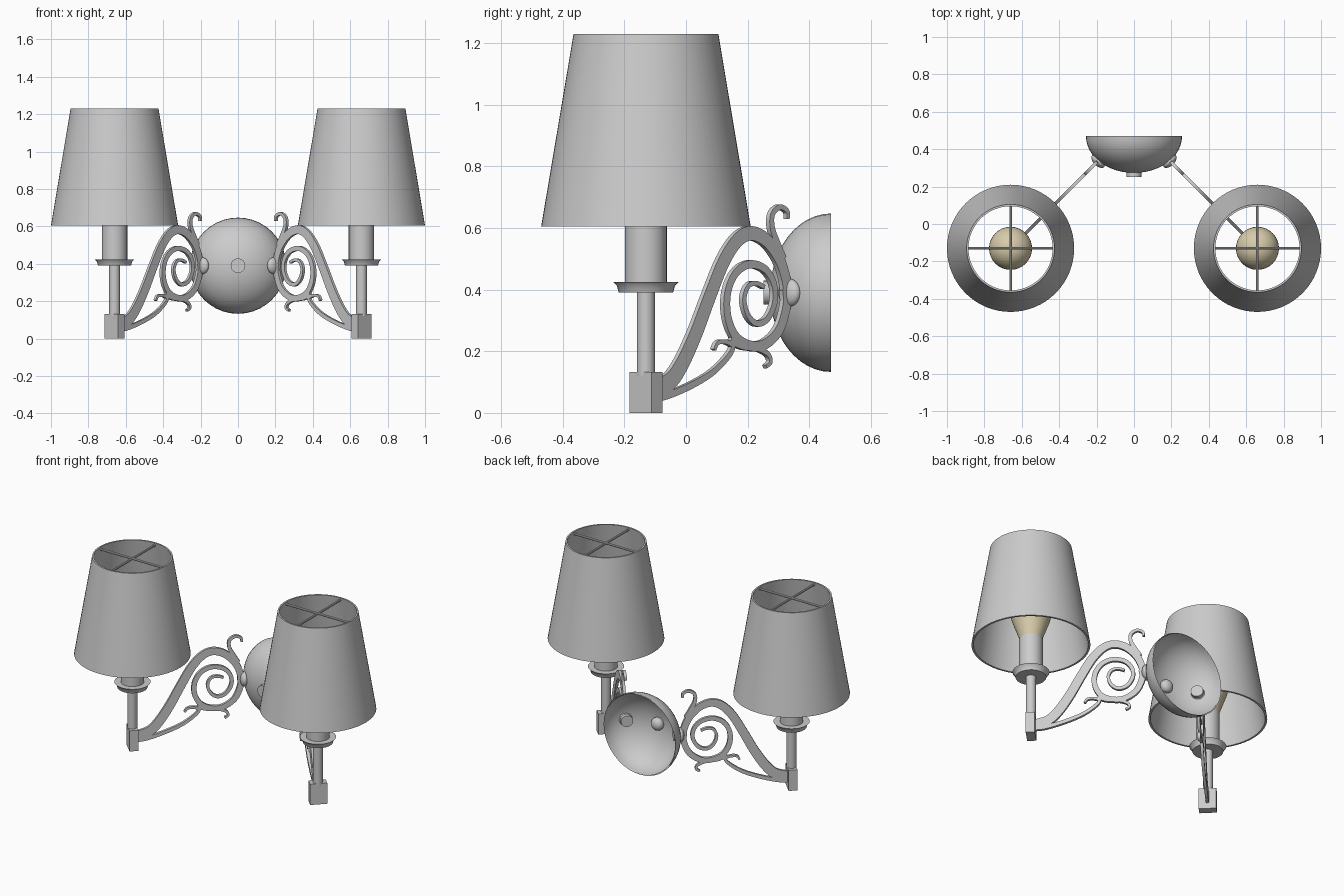
import bpy, bmesh, math
from mathutils import Vector, Matrix

if "Cube" in bpy.data.objects:
    bpy.data.objects.remove(bpy.data.objects["Cube"])

LX, LY = 0.66, -0.13          # lamp axis of the right-hand side
R2 = math.sqrt(2)


def material(name, rgb):
    m = bpy.data.materials.new(name)
    m.diffuse_color = (*rgb, 1)
    m.use_nodes = True
    m.node_tree.nodes["Principled BSDF"].inputs["Base Color"].default_value = m.diffuse_color
    return m


grey = material("grey metal and fabric", (0.6, 0.6, 0.6))
cream = material("cream bulb", (0.68, 0.6, 0.4))


def finish(bm, name, mat=grey, mirror=True, smooth=35):
    bmesh.ops.remove_doubles(bm, verts=bm.verts, dist=1e-5)
    bmesh.ops.recalc_face_normals(bm, faces=bm.faces)
    me = bpy.data.meshes.new(name)
    bm.to_mesh(me)
    bm.free()
    me.materials.append(mat)
    ob = bpy.data.objects.new(name, me)
    bpy.context.collection.objects.link(ob)
    bpy.context.view_layer.objects.active = ob
    for o in bpy.context.selected_objects:
        o.select_set(False)
    ob.select_set(True)
    if smooth:
        bpy.ops.object.shade_smooth_by_angle(angle=math.radians(smooth))
    if mirror:
        ob.modifiers.new("other_side", 'MIRROR')
    return ob


def lathe(name, profile, seg=48, matrix=None, closed=False, **kw):
    """Revolve (radius, height) points about z, then place with matrix."""
    bm = bmesh.new()
    vs = [bm.verts.new((r, 0, z)) for r, z in profile]
    es = [bm.edges.new(p) for p in zip(vs, vs[1:])]
    if closed:
        es.append(bm.edges.new((vs[-1], vs[0])))
    bmesh.ops.spin(bm, geom=vs + es, cent=(0, 0, 0), axis=(0, 0, 1),
                   angle=2 * math.pi, steps=seg, use_duplicate=False)
    bm.transform(matrix or Matrix.Translation((LX, LY, 0)))
    return finish(bm, name, **kw)


def catmull(pts, n=6):
    out = []
    p = [pts[0]] + pts + [pts[-1]]
    for a, b, c, d in zip(p, p[1:], p[2:], p[3:]):
        for i in range(n):
            t = i / n
            out.append(0.5 * (2 * b + (c - a) * t + (2 * a - 5 * b + 4 * c - d) * t * t
                              + (3 * b - a - 3 * c + d) * t ** 3))
    return out + [pts[-1]]


def scroll(name, pts, w0, w1, thick=0.017):
    """Flat tapered ribbon in the diagonal arm plane; pts are (y, z)."""
    c = catmull([Vector((y * R2, z)) for y, z in pts])
    bm = bmesh.new()
    nrm = Vector((1, 1, 0)) / R2 * thick / 2
    rings = []
    for i, p in enumerate(c):
        d = (c[min(i + 1, len(c) - 1)] - c[max(i - 1, 0)]).normalized()
        off = Vector((-d.y, d.x)) * (w0 + (w1 - w0) * i / (len(c) - 1)) / 2
        ring = []
        for side, s in ((1, 1), (1, -1), (-1, -1), (-1, 1)):
            q = p + off * side
            y = q.x / R2
            ring.append(bm.verts.new(Vector((LX + LY - y, y, q.y)) + nrm * s))
        rings.append(ring)
    for a, b in zip(rings, rings[1:]):
        for k in range(4):
            bm.faces.new((a[k], a[k - 1], b[k - 1], b[k]))
    bm.faces.new(rings[0])
    bm.faces.new(rings[-1])
    return finish(bm, name)


# Shades: thin tapered shells, open at both ends
lathe("lamp_shade", [(0.34, 0.605), (0.235, 1.23), (0.225, 1.23), (0.328, 0.605)],
      seg=64, closed=True)

# Wire cross inside the top of each shade
for name, axis in (("shade_bar_x", 'Y'), ("shade_bar_y", 'X')):
    bm = bmesh.new()
    bmesh.ops.create_cone(bm, cap_ends=True, segments=10, radius1=0.007, radius2=0.007, depth=0.458,
                          matrix=Matrix.Translation((LX, LY, 1.215)) @ Matrix.Rotation(math.pi / 2, 4, axis))
    finish(bm, name)

# Bulbs: flared neck under a round top
dome = [(0.115 * math.cos(a), 0.80 + 0.115 * math.sin(a))
        for a in [math.radians(-20 + 10 * i) for i in range(12)]]
lathe("bulb", [(0, 0.63), (0.064, 0.63), (0.068, 0.65)] + dome[:-1] + [(0, 0.915)], seg=32, mat=cream)

# Socket, drip dish and stem
lathe("socket", [(0, 0.41), (0.068, 0.41), (0.068, 0.64), (0, 0.64)], seg=32)
lathe("drip_dish", [(0, 0.39), (0.088, 0.39), (0.094, 0.412), (0.106, 0.424), (0, 0.424)], seg=32)
lathe("stem", [(0, 0.12), (0.029, 0.12), (0.029, 0.4), (0, 0.4)], seg=24)

# Foot block, turned to face along the arm
bm = bmesh.new()
bmesh.ops.create_cube(bm, size=1, matrix=Matrix.Translation((LX, LY, 0.0665))
                      @ Matrix.Rotation(math.radians(45), 4, 'Z')
                      @ Matrix.Diagonal((0.101, 0.052, 0.133, 1)))
finish(bm, "foot_block", smooth=0)

# Arm: S curve that winds into a spiral
scroll("arm_upper", [(-0.115, 0.075), (-0.06, 0.10), (-0.02, 0.155), (0.026, 0.255), (0.071, 0.375),
                     (0.117, 0.49), (0.162, 0.56), (0.207, 0.583), (0.256, 0.56), (0.298, 0.50),
                     (0.32, 0.43), (0.324, 0.37)], 0.062, 0.038)
scroll("arm_spiral", [(0.321, 0.40), (0.322, 0.35), (0.298, 0.27), (0.25, 0.222), (0.20, 0.219),
                      (0.155, 0.25), (0.130, 0.315), (0.130, 0.39), (0.155, 0.452), (0.20, 0.482),
                      (0.25, 0.468), (0.28, 0.42), (0.283, 0.36), (0.26, 0.306), (0.225, 0.29),
                      (0.196, 0.318), (0.184, 0.37), (0.198, 0.412), (0.225, 0.42), (0.25, 0.408)],
       0.038, 0.014)

# Lower brace with a curl, plus two small curls
scroll("lower_brace", [(-0.115, 0.05), (-0.07, 0.055), (0.01, 0.088), (0.08, 0.13), (0.13, 0.18),
                       (0.148, 0.215), (0.128, 0.23), (0.10, 0.228), (0.088, 0.205)], 0.026, 0.012)
scroll("lower_curl", [(0.14, 0.235), (0.18, 0.215), (0.23, 0.208), (0.262, 0.19), (0.270, 0.165),
                      (0.255, 0.15)], 0.022, 0.012)
scroll("upper_curl", [(0.312, 0.50), (0.292, 0.55), (0.275, 0.60), (0.276, 0.645), (0.30, 0.668),
                      (0.324, 0.655), (0.327, 0.63)], 0.026, 0.013)

# Wall canopy: hollow half-ellipsoid, open towards the wall
back = Matrix.Translation((0, 0.47, 0.39)) @ Matrix.Rotation(math.pi / 2, 4, 'X')
arc = [math.radians(90 * i / 12) for i in range(13)]
lathe("wall_canopy", [(0.257 * math.cos(a), 0.197 * math.sin(a)) for a in arc[:-1]] + [(0, 0.197)]
      + [(0.252 * math.cos(a), 0.192 * math.sin(a)) for a in arc[-2::-1]],
      seg=40, matrix=back, mirror=False, closed=False)

# Centre screw: flat cap in front, rounded nut inside
lathe("centre_cap", [(0, 0.18), (0.039, 0.18), (0.039, 0.218), (0, 0.218)],
      seg=24, matrix=back, mirror=False)
bm = bmesh.new()
bmesh.ops.create_uvsphere(bm, u_segments=24, v_segments=12, radius=0.04,
                          matrix=Matrix.Translation((0, 0.292, 0.39)) @ Matrix.Diagonal((1, 0.75, 1, 1)))
finish(bm, "centre_nut", mirror=False)

# Side knobs where the arms meet the canopy, with washers inside
bm = bmesh.new()
turn = Matrix.Rotation(math.radians(45), 4, 'Z')
bmesh.ops.create_uvsphere(bm, u_segments=24, v_segments=12, radius=0.045,
                          matrix=Matrix.Translation((0.192, 0.336, 0.39)) @ turn @ Matrix.Diagonal((1, 0.55, 1, 1)))
finish(bm, "side_knob")
bm = bmesh.new()
bmesh.ops.create_cone(bm, cap_ends=True, segments=24, radius1=0.036, radius2=0.036, depth=0.03,
                      matrix=Matrix.Translation((0.176, 0.352, 0.39)) @ turn @ Matrix.Rotation(math.pi / 2, 4, 'X'))
finish(bm, "side_washer")
